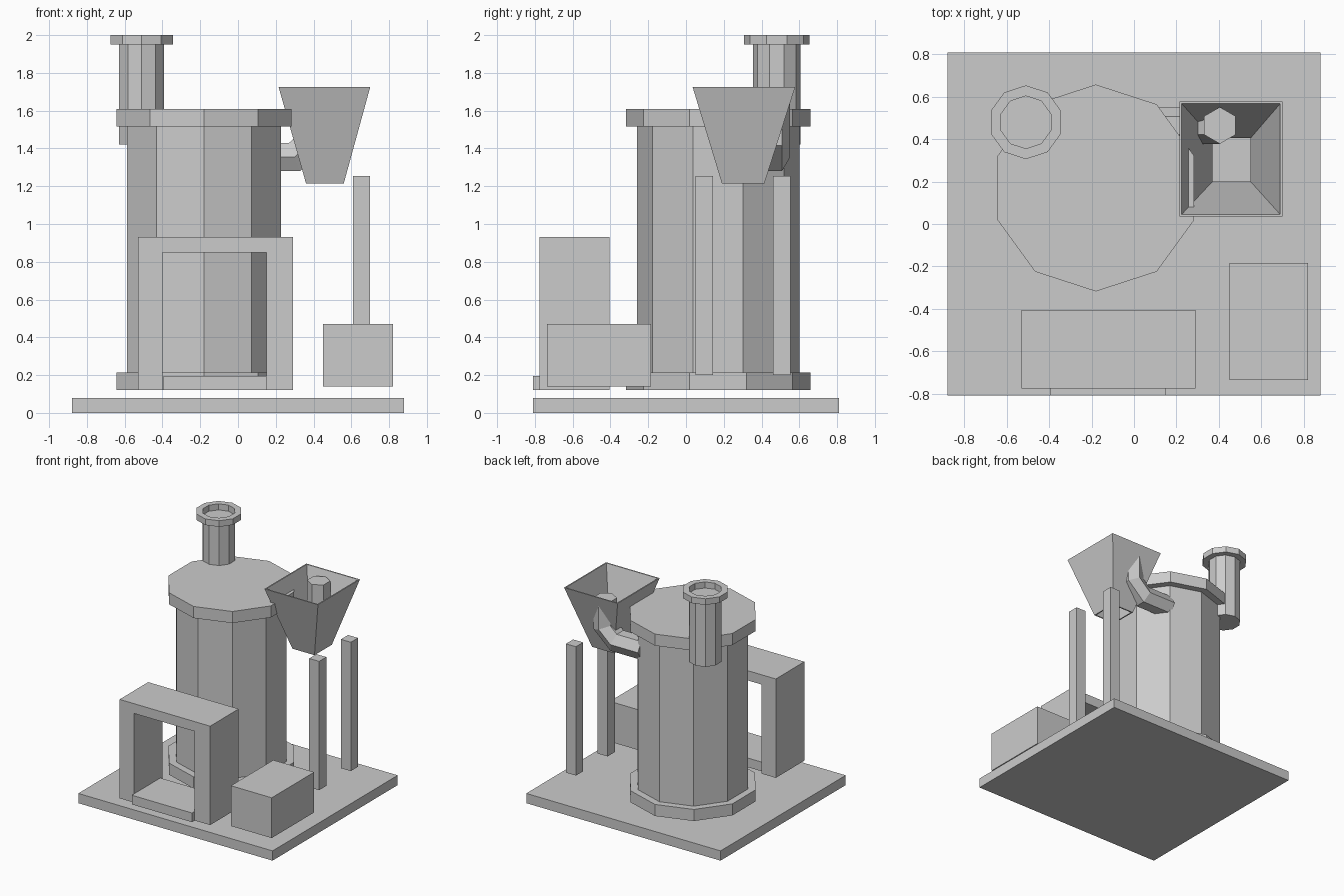
import bpy, bmesh
from math import sin, cos, pi
from mathutils import Vector

if "Cube" in bpy.data.objects:
    bpy.data.objects.remove(bpy.data.objects["Cube"])


def make(name, verts, faces):
    me = bpy.data.meshes.new(name)
    bm = bmesh.new()
    vs = [bm.verts.new(v) for v in verts]
    for f in faces:
        bm.faces.new([vs[i] for i in f])
    bmesh.ops.recalc_face_normals(bm, faces=bm.faces[:])
    bm.to_mesh(me)
    bm.free()
    ob = bpy.data.objects.new(name, me)
    bpy.context.collection.objects.link(ob)
    return ob


def loft(name, rings, close=False, caps=True):
    # skin a list of equal-length rings
    n, m = len(rings[0]), len(rings)
    faces = []
    for r in range(m if close else m - 1):
        a, b = r * n, (r + 1) % m * n
        faces += [(a + i, a + (i + 1) % n, b + (i + 1) % n, b + i) for i in range(n)]
    if caps and not close:
        faces += [tuple(range(n)), tuple(range((m - 1) * n, m * n))]
    return make(name, [v for r in rings for v in r], faces)


def rect(x0, x1, y0, y1, z):
    return [(x0, y0, z), (x1, y0, z), (x1, y1, z), (x0, y1, z)]


def box(name, x0, x1, y0, y1, z0, z1):
    return loft(name, [rect(x0, x1, y0, y1, z0), rect(x0, x1, y0, y1, z1)])


def ngon(cx, cy, r, z, n=10):
    return [(cx + r * cos(pi / 2 + 2 * pi * i / n), cy + r * sin(pi / 2 + 2 * pi * i / n), z)
            for i in range(n)]


def drum(name, cx, cy, r, z0, z1):
    return loft(name, [ngon(cx, cy, r, z0), ngon(cx, cy, r, z1)])


# Base plate
box("base_plate", -0.88, 0.88, -0.81, 0.81, 0, 0.08)

# Tank with two flanges
TX, TY = -0.18, 0.17
drum("tank_body", TX, TY, 0.43, 0.13, 1.60)
drum("tank_bottom_flange", TX, TY, 0.488, 0.12, 0.215)
drum("tank_top_flange", TX, TY, 0.488, 1.515, 1.61)

# Chimney pipe with ring collar
CX, CY = -0.51, 0.48
drum("chimney_pipe", CX, CY, 0.125, 1.42, 1.95)
loft("chimney_collar", [ngon(CX, CY, r, z) for r, z in
                        ((0.174, 1.95), (0.174, 2.0), (0.124, 2.0), (0.124, 1.95))], close=True)

# Front arch and its sill
arch = [(-0.53, 0.12), (-0.53, 0.93), (0.29, 0.93), (0.29, 0.12),
        (0.15, 0.12), (0.15, 0.85), (-0.40, 0.85), (-0.40, 0.12)]
loft("front_arch", [[(x, y, z) for x, z in arch] for y in (-0.775, -0.405)])
box("arch_sill", -0.395, 0.15, -0.81, -0.44, 0.12, 0.195)

# Control box and posts
box("control_box", 0.45, 0.82, -0.735, -0.185, 0.14, 0.47)
for label, y in (("front", 0.05), ("back", 0.46)):
    box(label + "_post", 0.61, 0.70, y, y + 0.093, 0.20, 1.255)

# Open thin-walled hopper
t = 0.01
loft("hopper", [rect(0.36, 0.56, 0.19, 0.415, 1.215),
                rect(0.215, 0.70, 0.035, 0.578, 1.725),
                rect(0.215 + t, 0.70 - t, 0.035 + t, 0.578 - t, 1.725),
                rect(0.36 + t, 0.56 - t, 0.19 + t, 0.415 - t, 1.215)], close=True)

# Hexagonal feed pipe bending up into the hopper
path = [Vector(p) for p in ((0.05, 0.465, 1.355), (0.30, 0.465, 1.355),
                            (0.405, 0.465, 1.45), (0.405, 0.465, 1.68))]
Y = Vector((0, 1, 0))
rings = []
for i, p in enumerate(path):
    d0 = (p - path[i - 1]).normalized() if i else (path[1] - p).normalized()
    d1 = (path[i + 1] - p).normalized() if i < len(path) - 1 else d0
    tan = (d0 + d1).normalized()
    side = tan.cross(Y) / tan.dot(d0)
    rings.append([p + 0.0866 * (cos(pi * k / 3) * Y + sin(pi * k / 3) * side) for k in range(6)])
loft("feed_pipe", rings)
